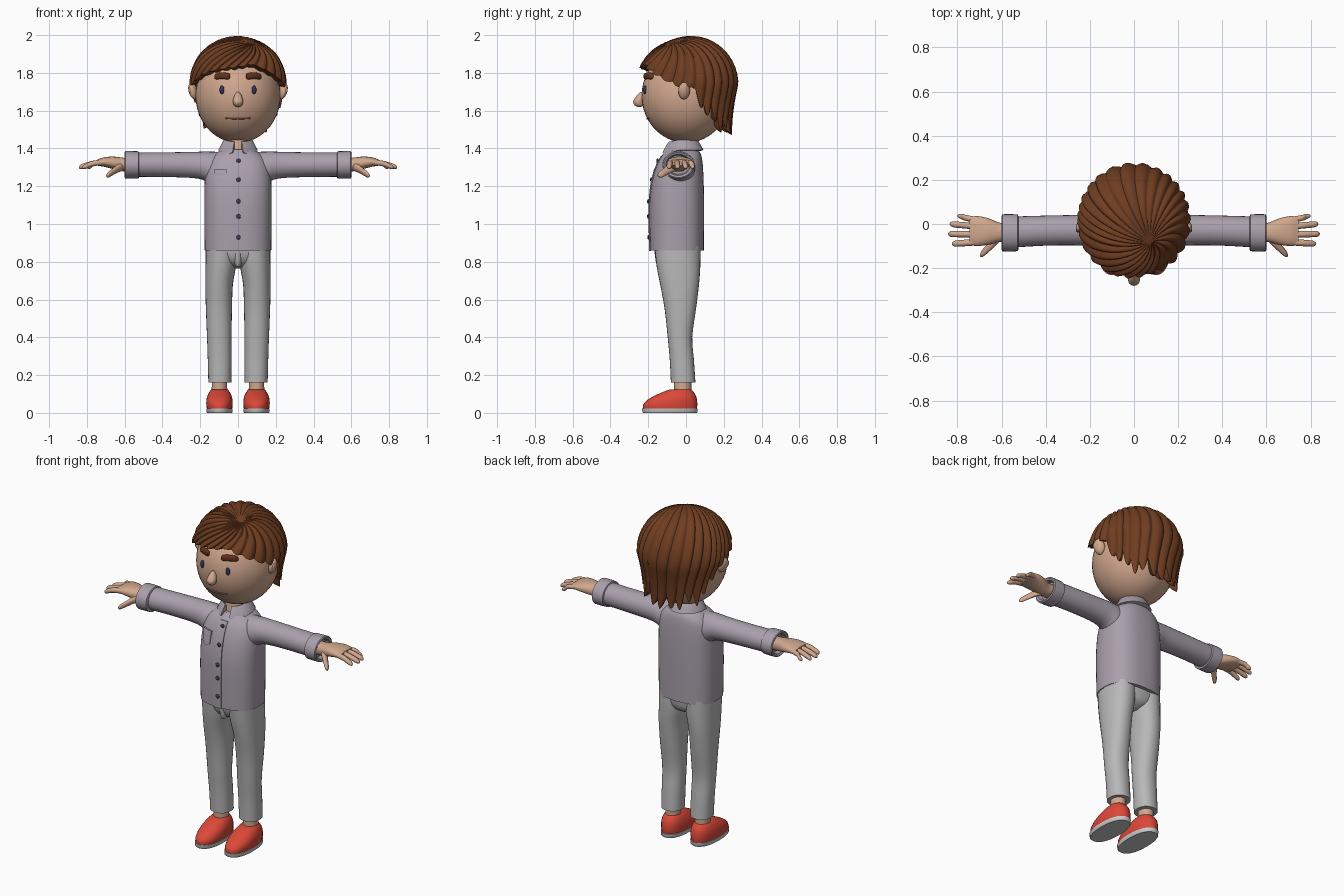
import bpy, bmesh, math
from mathutils import Vector, Matrix

if "Cube" in bpy.data.objects:
    bpy.data.objects.remove(bpy.data.objects["Cube"])

def mat(name, r, g, b):
    m = bpy.data.materials.new(name)
    m.diffuse_color = (r, g, b, 1)
    m.use_nodes = True
    m.node_tree.nodes["Principled BSDF"].inputs["Base Color"].default_value = m.diffuse_color
    return m

SKIN = mat("skin", .64, .39, .27)
HAIR = mat("brown_hair", .16, .047, .015)
BROW = mat("dark_brown", .13, .032, .012)
SHIRT = mat("mauve_shirt", .40, .35, .41)
GREY = mat("grey_cloth", .48, .48, .48)
RED = mat("red_shoe", .72, .065, .04)
SOLE = mat("pale_sole", .58, .58, .58)
EYE = mat("navy_eye", .03, .035, .10)
BUTTON = mat("dark_button", .05, .045, .09)
LIP = mat("lip_line", .33, .16, .11)

def finish(name, bm, material, mirror=False, angle=40):
    bmesh.ops.recalc_face_normals(bm, faces=bm.faces)
    me = bpy.data.meshes.new(name)
    bm.to_mesh(me)
    bm.free()
    me.materials.append(material)
    ob = bpy.data.objects.new(name, me)
    bpy.context.collection.objects.link(ob)
    if mirror:
        ob.modifiers.new("mirror", 'MIRROR').use_mirror_merge = False
    bpy.ops.object.select_all(action='DESELECT')
    bpy.context.view_layer.objects.active = ob
    ob.select_set(True)
    bpy.ops.object.shade_smooth_by_angle(angle=math.radians(angle))
    return ob

def spline(rows, steps):
    """Catmull-Rom through rows of numbers."""
    out = []
    for i in range(len(rows) - 1):
        a, b, c, d = (rows[min(max(i + k, 0), len(rows) - 1)] for k in (-1, 0, 1, 2))
        for s in range(steps):
            t = s / steps
            out.append([.5 * (2*q + (r-p)*t + (2*p-5*q+4*r-w)*t*t + (3*q-p-3*r+w)*t**3)
                        for p, q, r, w in zip(a, b, c, d)])
    return out + [list(rows[-1])]

def loft(name, rows, material, axis='Z', n=28, power=2, steps=3, mirror=False, angle=40):
    """rows: (position on axis, centre u, radius u, centre v, radius v)"""
    bm = bmesh.new()
    rings = []
    for h, cu, ru, cv, rv in spline(rows, steps):
        ring = []
        for i in range(n):
            a = 2 * math.pi * i / n
            c, s = math.cos(a), math.sin(a)
            u = cu + ru * math.copysign(abs(c) ** (2 / power), c)
            v = cv + rv * math.copysign(abs(s) ** (2 / power), s)
            ring.append(bm.verts.new((u, v, h) if axis == 'Z' else (h, u, v)))
        rings.append(ring)
    for p, q in zip(rings, rings[1:]):
        for i in range(n):
            bm.faces.new((p[i], p[(i+1) % n], q[(i+1) % n], q[i]))
    bm.faces.new(rings[0])
    bm.faces.new(rings[-1])
    return finish(name, bm, material, mirror, angle)

def ball(name, loc, size, material, mirror=False, rot=(0, 0, 0), seg=24):
    bm = bmesh.new()
    m = Matrix.Translation(loc)
    for k, ax in zip(rot, 'XYZ'):
        m = m @ Matrix.Rotation(k, 4, ax)
    bmesh.ops.create_uvsphere(bm, u_segments=seg, v_segments=seg // 2 + 2, radius=1,
                              matrix=m @ Matrix.Diagonal((*size, 1)))
    return finish(name, bm, material, mirror)

# ---- head and face
def face_y(x, z):
    return -.235 * math.sqrt(max(0, 1 - (x / .225) ** 2 - ((z - 1.68) / .25) ** 2))

ball("head", (0, 0, 1.68), (.225, .235, .25), SKIN, seg=40)
loft("neck", [(1.36, 0, .06, -.03, .06), (1.48, 0, .055, -.015, .055)], SKIN)
loft("nose", [(1.62, 0, .006, -.245, .008), (1.627, 0, .020, -.248, .022), (1.648, 0, .027, -.252, .028),
              (1.675, 0, .021, -.242, .022), (1.70, 0, .007, -.234, .008)], SKIN, n=20)
ball("ears", (.238, -.01, 1.705), (.022, .032, .046), SKIN, True, (0, .25, .35))
ball("ear_hollows", (.252, -.022, 1.708), (.009, .017, .026), SKIN, True, (0, .25, .35))
ball("eyes", (.085, face_y(.085, 1.71) - .002, 1.71), (.0125, .009, .023), EYE, True)
loft("eyebrows", [(x, face_y(x, 1.78) - .004, .014 * k, 1.782 + dz, .018 * k) for x, k, dz in
                  ((.042, .35, 0), (.05, .9, 0), (.085, 1, .003), (.115, .85, -.001), (.125, .3, -.006))],
     BROW, 'X', n=14, power=2.6, mirror=True)
loft("mouth", [(x, face_y(x, 1.56), .004, 1.557 + x * x * .8, .0035)
               for x in (-.065, -.03, 0, .03, .065)], LIP, 'X', n=8)

# ---- hair: ridged strands fanning out from a parting to a ragged rim
RIM = [(0, 1.2), (18, 1.14), (45, 1.36), (72, 1.58), (92, 1.62), (106, 2.0),
       (128, 2.34), (180, 2.5), (232, 2.34), (254, 2.0), (268, 1.62), (288, 1.56),
       (315, 1.36), (335, 1.26), (360, 1.2)]
STRANDS = 27

def rim(a):
    d = math.degrees(a) % 360
    for (d0, r0), (d1, r1) in zip(RIM, RIM[1:]):
        if d <= d1:
            return r0 + (r1 - r0) * (d - d0) / (d1 - d0)

def hair_point(a, t, shrink=1):
    wave = abs(math.sin(a * STRANDS / 2 + .8 * math.sin(3 * a)))
    r = rim(a)
    back = min(1, max(0, (r - 1.5) / .8))
    r += (wave - .6) * (.05 + .25 * back) + .1 * back * math.sin(a * 11)
    b = a + .5 * (1 - t)                      # swirl of the strands
    pu, pv = .30, -.42                        # parting
    u = pu + (r * math.sin(b) - pu) * t
    v = pv + (-r * math.cos(b) - pv) * t
    th, az = math.hypot(u, v), math.atan2(v, u)
    if th < math.pi / 2:
        h, z = math.sin(th), math.cos(th)
    else:
        s = th - math.pi / 2
        h, z = 1 - .26 * s + .12 * s * s, -s
    front = max(0, -math.sin(az)) ** 2
    h *= 1 + .12 * front * math.sin(min(th, 1.57))
    k = (1 + .055 * (wave - .45) * min(1, t * 2.2)) * shrink
    return (.25 * h * math.cos(az) * k, .022 + .25 * h * math.sin(az) * k,
            1.74 + .253 * z * (k if z > 0 else 1))

bm = bmesh.new()
N = STRANDS * 10
rings = []
for t, k in [(i / 22, 1) for i in range(1, 23)] + [(.985, .9), (.96, .8), (.8, .8), (.6, .78)]:
    rings.append([bm.verts.new(hair_point(2 * math.pi * i / N, t, k)) for i in range(N)])
for p, q in zip(rings, rings[1:]):
    for i in range(N):
        bm.faces.new((p[i], p[(i+1) % N], q[(i+1) % N], q[i]))
bm.faces.new(rings[0])
finish("hair", bm, HAIR, angle=55)

# ---- shirt
TORSO = [(.86, 0, .176, -.048, .142), (1.0, 0, .178, -.049, .144), (1.15, 0, .178, -.048, .143),
         (1.26, 0, .174, -.040, .132), (1.33, 0, .158, -.030, .117), (1.37, 0, .125, -.022, .10),
         (1.395, 0, .08, -.018, .08)]
loft("shirt_body", TORSO, SHIRT, n=44, power=2.5, steps=4)
FINE = spline(TORSO, 8)

def chest_y(x, z):
    r = min(FINE, key=lambda q: abs(q[0] - z))
    return r[3] - r[4] * (1 - abs(x / r[2]) ** 2.5) ** .4

loft("sleeves", [(.05, -.032, .08, 1.29, .09), (.14, -.032, .08, 1.295, .088), (.19, -.03, .074, 1.309, .074),
                 (.26, -.028, .069, 1.313, .068), (.40, -.03, .068, 1.314, .065), (.54, -.036, .07, 1.314, .064)],
     SHIRT, 'X', mirror=True)
loft("cuffs", [(.524, -.04, .076, 1.313, .066), (.527, -.04, .083, 1.313, .072), (.56, -.04, .085, 1.313, .073),
               (.596, -.04, .084, 1.313, .073), (.60, -.04, .077, 1.313, .067), (.594, -.04, .066, 1.313, .056),
               (.57, -.04, .06, 1.313, .05)], SHIRT, 'X', steps=1, mirror=True)

def patch(name, cols, material, lift):
    """Thin plate on the chest; cols: (x, bottom z, top z)"""
    bm = bmesh.new()
    grid = []
    for x, z0, z1 in cols:
        zs = [z0 + (z1 - z0) * i / 14 for i in range(15)]
        grid.append([[bm.verts.new((x, chest_y(x, z) + d, z)) for z in zs] for d in (-lift, .004)])
    def skin(p, q):
        for i in range(len(p) - 1):
            bm.faces.new((p[i], p[i+1], q[i+1], q[i]))
    for g, h in zip(grid, grid[1:]):
        skin(g[0], h[0])
        skin(g[1], h[1])
        for e in (0, -1):
            bm.faces.new((g[0][e], h[0][e], h[1][e], g[1][e]))
    for g in (grid[0], grid[-1]):
        skin(g[0], g[1])
    finish(name, bm, material)

patch("placket", [(-.024, .858, 1.36), (0, .858, 1.36), (.024, .858, 1.36)], SHIRT, .005)
patch("chest_pocket", [(-.122, 1.222, 1.288), (-.107, 1.213, 1.288), (-.091, 1.208, 1.288),
                       (-.076, 1.213, 1.288), (-.062, 1.222, 1.288)], SHIRT, .006)
patch("pocket_flap", [(-.125, 1.268, 1.292), (-.092, 1.258, 1.292), (-.059, 1.268, 1.292)], SHIRT, .009)
for z in (1.335, 1.235, 1.12, 1.04, .93):
    ball("button", (.003, chest_y(0, z) - .007, z), (.012, .006, .012), BUTTON, seg=14)

# collar: a folded band, open and pointed at the front
bm = bmesh.new()
prev = None
for i in range(41):
    a = math.radians(16 + 328 * i / 40)
    f = max(0, math.cos(a))
    point = max(0, 1 - abs(abs(math.pi - a) - 2.42) / .5)
    sx, cy = math.sin(a), -math.cos(a)
    hi, lo = 1.45 - .015 * f, 1.392 - .008 * f - .03 * point
    col = [bm.verts.new((sx * r, -.018 + cy * r * 1.06, z)) for r, z in
           ((.064, 1.385), (.066, hi - .004), (.071, hi), (.077, hi - .006),
            (.104, lo), (.094, lo - .004), (.08, 1.385))]
    if prev:
        for k in range(7):
            bm.faces.new((prev[k], col[k], col[(k+1) % 7], prev[(k+1) % 7]))
    else:
        bm.faces.new(col)
    prev = col
bm.faces.new(prev)
finish("collar", bm, SHIRT)

# ---- hands
loft("palms", [(.57, -.038, .042, 1.313, .036), (.61, -.038, .044, 1.315, .036), (.66, -.034, .06, 1.324, .033),
               (.71, -.032, .068, 1.328, .025), (.745, -.032, .062, 1.325, .016)], SKIN, 'X', power=2.3, mirror=True)
for name, y0, y1, tip, r in (("little_fingers", .015, .037, .80, .0135), ("ring_fingers", -.015, .0, .835, .0145),
                             ("middle_fingers", -.047, -.045, .842, .015), ("index_fingers", -.08, -.09, .825, .015)):
    loft(name, [(x, y0 + (y1 - y0) * f, r * k, z, r * k) for x, f, k, z in
                ((.69, 0, 1, 1.327), (.76, .55, 1, 1.322), (tip - .02, .85, .92, 1.306),
                 (tip - .006, .97, .65, 1.301), (tip, 1, .2, 1.299))], SKIN, 'X', n=14, mirror=True)
loft("thumbs", [(.60, -.045, .026, 1.31, .026), (.635, -.08, .026, 1.295, .022), (.665, -.112, .021, 1.275, .018),
                (.688, -.134, .016, 1.26, .015), (.698, -.142, .004, 1.255, .004)], SKIN, 'X', n=16, mirror=True)

# ---- trousers
loft("trouser_legs", [(.16, .096, .061, -.015, .065), (.28, .097, .063, -.022, .064), (.40, .099, .065, -.032, .065),
                      (.55, .101, .069, -.030, .083), (.68, .100, .073, -.034, .103), (.78, .091, .081, -.04, .116),
                      (.88, .087, .084, -.045, .122)], GREY, power=2.2, mirror=True)
loft("trouser_hips", [(.765, 0, .03, -.04, .05), (.79, 0, .09, -.04, .095), (.83, 0, .155, -.043, .114),
                      (.89, 0, .166, -.046, .122)], GREY, power=2.4)
loft("trouser_fly", [(.775, 0, .012, -.12, .03), (.80, 0, .02, -.128, .032), (.88, 0, .022, -.138, .032)], GREY, n=16)

# ---- feet
loft("ankles", [(.07, .098, .042, -.018, .046), (.2, .098, .04, -.018, .046)], SKIN, mirror=True)
loft("shoe_soles", [(0, .098, .066, -.085, .143), (.004, .098, .069, -.085, .146), (.024, .098, .07, -.085, .147)],
     SOLE, power=2.3, steps=1, mirror=True)
loft("shoe_uppers", [(.022, .098, .067, -.085, .143), (.045, .098, .070, -.083, .143), (.07, .098, .069, -.072, .130),
                     (.092, .098, .063, -.056, .108), (.112, .098, .053, -.04, .079), (.124, .098, .043, -.03, .056)],
     RED, power=2.2, mirror=True)
